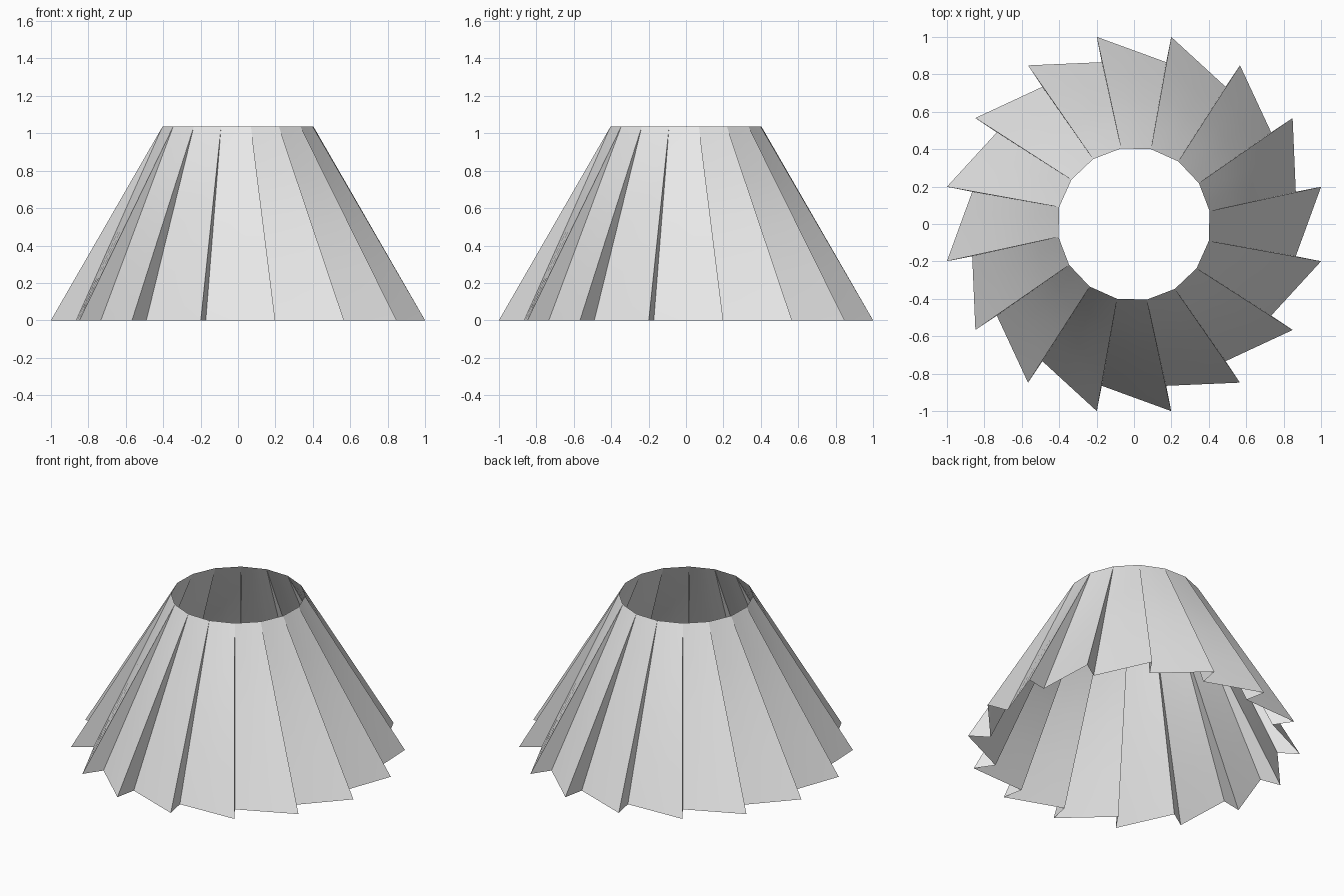
import bpy
import bmesh
import math

cube = bpy.data.objects.get("Cube")
if cube:
    bpy.data.objects.remove(cube, do_unlink=True)

PLEATS = 16
STEP = math.tau / PLEATS
HEIGHT = 1.035
TIP_R, NOTCH_R, TOP_R = 1.02, 0.882, 0.41
TWIST = math.radians(-1.5)      # slight turn of the top rim
ROWS, COLS = 4, 3               # divisions of each pleat


def polar(radius, angle, z):
    return (radius * math.cos(angle), radius * math.sin(angle), z)


def mix(a, b, t):
    return tuple(p + (q - p) * t for p, q in zip(a, b))


def pleat_ring(bm, t):
    """One saw-toothed ring of vertices at height fraction t."""
    ring = []
    for k in range(PLEATS):
        a0 = (k + 0.5) * STEP
        a1 = a0 + STEP
        notch = mix(polar(NOTCH_R, a0, 0), polar(TOP_R, a0 + TWIST, HEIGHT), t)
        tip = mix(polar(TIP_R, a1, 0), polar(TOP_R, a1 + TWIST, HEIGHT), t)
        ring += [bm.verts.new(mix(notch, tip, c / COLS)) for c in range(COLS + 1)]
    return ring


# Open, pleated shade: flat panels joined by narrow radial risers
bm = bmesh.new()
rings = [pleat_ring(bm, r / ROWS) for r in range(ROWS + 1)]
for low, high in zip(rings, rings[1:]):
    n = len(low)
    for j in range(n):
        i = (j + 1) % n
        bm.faces.new((low[j], low[i], high[i], high[j]))
bmesh.ops.remove_doubles(bm, verts=bm.verts, dist=0.0005)

mesh = bpy.data.meshes.new("pleated_shade")
bm.to_mesh(mesh)
bm.free()
shade = bpy.data.objects.new("pleated_shade", mesh)
bpy.context.collection.objects.link(shade)

# Plain light grey
grey = bpy.data.materials.new("light_grey")
grey.use_nodes = True
colour = (0.8, 0.8, 0.8, 1)
grey.diffuse_color = colour
grey.node_tree.nodes["Principled BSDF"].inputs["Base Color"].default_value = colour
mesh.materials.append(grey)

# Smooth panels, crisp pleat edges
bpy.ops.object.select_all(action='DESELECT')
shade.select_set(True)
bpy.context.view_layer.objects.active = shade
bpy.ops.object.shade_smooth_by_angle(angle=math.radians(30))
